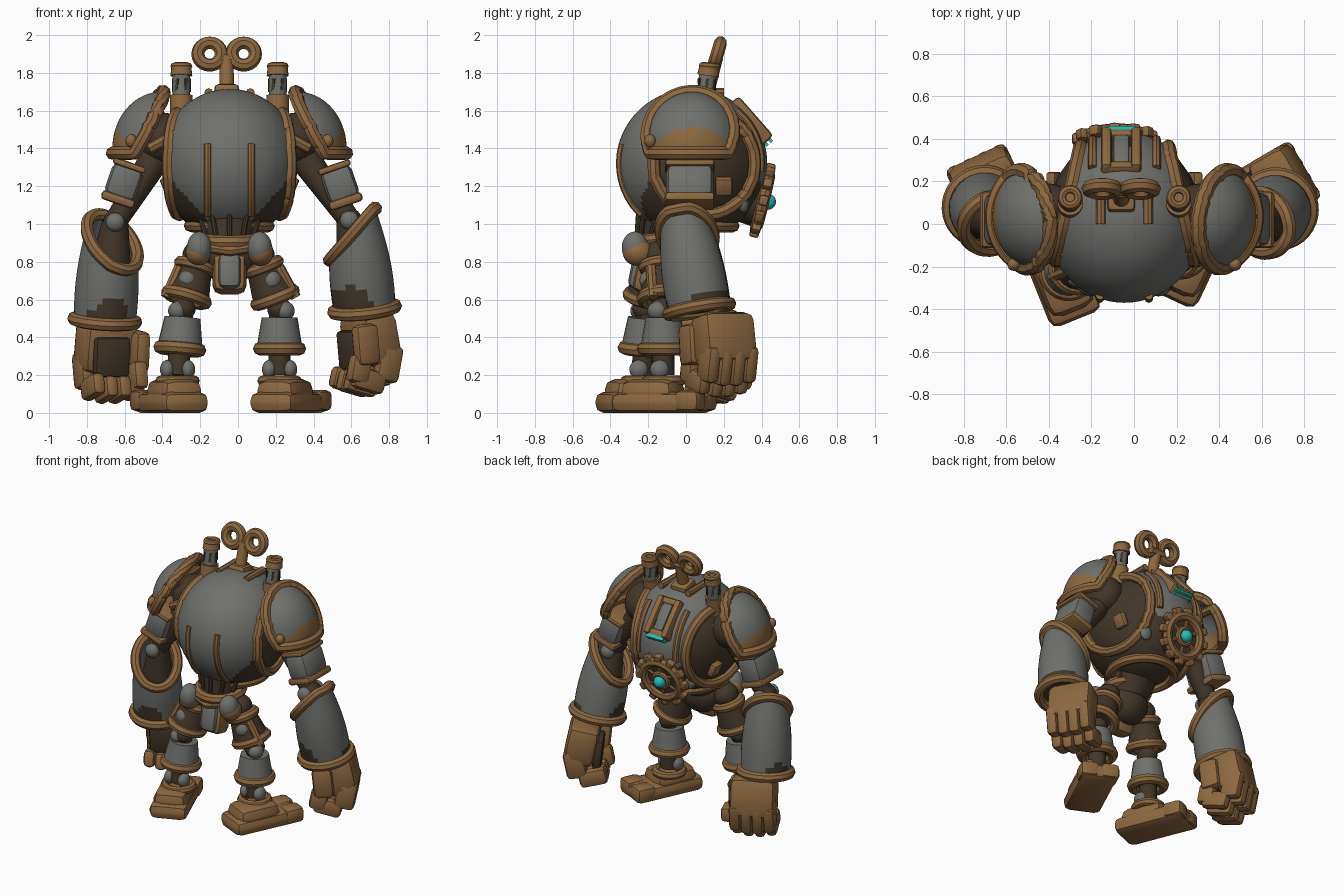
import bpy, bmesh, math
from mathutils import Vector, Matrix, Euler

if "Cube" in bpy.data.objects:
    bpy.data.objects.remove(bpy.data.objects["Cube"])


def material(name, rgb):
    m = bpy.data.materials.new(name)
    m.use_nodes = True
    m.diffuse_color = (*rgb, 1)
    m.node_tree.nodes["Principled BSDF"].inputs["Base Color"].default_value = (*rgb, 1)
    return m


BRONZE = material("bronze", (0.265, 0.138, 0.05))
STEEL = material("steel", (0.16, 0.16, 0.15))
DARK = material("dark_iron", (0.055, 0.037, 0.023))
GLOW = material("cyan_glow", (0.02, 0.5, 0.46))


def from_bmesh(name, bm, *mats):
    me = bpy.data.meshes.new(name)
    bm.to_mesh(me)
    ob = bpy.data.objects.new(name, me)
    bpy.context.collection.objects.link(ob)
    for m in mats:
        me.materials.append(m)
    bpy.ops.object.select_all(action='DESELECT')
    ob.select_set(True)
    bpy.context.view_layer.objects.active = ob
    bpy.ops.object.shade_smooth_by_angle(angle=math.radians(40))
    return ob


def aim(a, b):
    a, b = Vector(a), Vector(b)
    return Matrix.Translation((a + b) / 2) @ (b - a).to_track_quat('Z', 'Y').to_matrix().to_4x4()


def sphere_bm(loc, radii, u=24, v=16):
    bm = bmesh.new()
    bmesh.ops.create_uvsphere(bm, u_segments=u, v_segments=v, radius=1,
                              matrix=Matrix.Translation(loc) @ Matrix.Diagonal((*radii, 1)))
    return bm


def cone_bm(a, b, r0, r1, caps=True, sides=20):
    bm = bmesh.new()
    bmesh.ops.create_cone(bm, cap_ends=caps, segments=sides, radius1=r0, radius2=r1,
                          depth=(Vector(b) - Vector(a)).length, matrix=aim(a, b))
    return bm


def ball(name, loc, radii, mat):
    return from_bmesh(name, sphere_bm(loc, radii), mat)


def limb(name, a, b, r0, r1, mat, sides=20):
    return from_bmesh(name, cone_bm(a, b, r0, r1, True, sides), mat)


def box(name, loc, size, mat, rot=(0, 0, 0), bevel=0.03):
    bm = bmesh.new()
    turn = Euler(rot).to_matrix().to_4x4()
    bmesh.ops.create_cube(bm, size=1, matrix=Matrix.Translation(loc) @ turn @ Matrix.Diagonal((*size, 1)))
    if bevel:
        bmesh.ops.bevel(bm, geom=bm.edges[:], offset=bevel, segments=2, profile=0.5, affect='EDGES')
    return from_bmesh(name, bm, mat)


def tube(name, pts, r, mat, closed=False):
    cu = bpy.data.curves.new(name, 'CURVE')
    cu.dimensions, cu.bevel_depth, cu.bevel_resolution, cu.use_fill_caps = '3D', r, 2, True
    sp = cu.splines.new('POLY')
    sp.points.add(len(pts) - 1)
    for p, q in zip(sp.points, pts):
        p.co = (*q, 1)
    sp.use_cyclic_u = closed
    tmp = bpy.data.objects.new(name + "_path", cu)
    bpy.context.collection.objects.link(tmp)
    me = bpy.data.meshes.new_from_object(tmp.evaluated_get(bpy.context.evaluated_depsgraph_get()))
    bpy.data.objects.remove(tmp)
    bm = bmesh.new()
    bm.from_mesh(me)
    return from_bmesh(name, bm, mat)


def ring(name, a, b, big, small, mat=BRONZE):
    """Round trim centred on a, with its axis towards b."""
    turn = (Vector(b) - Vector(a)).to_track_quat('Z', 'Y')
    angles = [i * math.tau / 24 for i in range(24)]
    return tube(name, [Vector(a) + turn @ Vector((big * math.cos(t), big * math.sin(t), 0)) for t in angles],
                small, mat, True)


def shell(name, bm, cuts, trim, rule):
    """Armour plate cut by planes, painted by a rule, with a rounded trim on every open edge."""
    for co, no in cuts:
        bmesh.ops.bisect_plane(bm, geom=bm.verts[:] + bm.edges[:] + bm.faces[:],
                               plane_co=co, plane_no=no, clear_outer=True)
    bmesh.ops.remove_doubles(bm, verts=bm.verts[:], dist=0.008)
    for f in bm.faces:
        f.material_index = rule(f.calc_center_median())
    near = {}
    for e in bm.edges:
        if e.is_boundary:
            for v, w in (e.verts, reversed(e.verts)):
                near.setdefault(v, []).append(w)
    left = set(near)
    while left:
        path = [left.pop()]
        while True:
            step = [w for w in near[path[-1]] if w in left]
            if not step:
                break
            path.append(step[0])
            left.discard(step[0])
        if len(path) > 2:
            tube(name + "_trim", [v.co.copy() for v in path], trim, BRONZE, True)
    ob = from_bmesh(name, bm, STEEL, DARK, BRONZE)
    mod = ob.modifiers.new("thickness", 'SOLIDIFY')
    mod.thickness = 0.02


# Torso: dark core in a plated egg
XC = -0.045
CORE, RAD = Vector((XC, 0.03, 1.32)), Vector((0.375, 0.4, 0.395))
ball("torso_core", CORE, RAD * 0.965, DARK)


def worn(c):
    spread = max(0, abs(c.x - XC) - 0.08)
    return int(c.z < (1.2 + 0.4 * spread if c.y > 0.1 else 0.98 + 1.1 * spread))


shell("torso_plate", sphere_bm(CORE, RAD, 96, 64),
      [((XC + s * 0.28, 0.03, 0), (s, 0.22, 0)) for s in (-1, 1)] + [((0, 0, 0.99), (0, 0, -1))], 0.034, worn)


def on_torso(x, z, side):
    k = 1 - ((x - XC) / RAD.x) ** 2 - ((z - CORE.z) / RAD.z) ** 2
    return Vector((x, CORE.y + side * RAD.y * math.sqrt(max(k, 0)), z))


for s in (-1, 1):
    tube("front_strip", [on_torso(XC + s * 0.115, 1.05 + i * 0.0465, -1) for i in range(9)], 0.02, BRONZE)
    tube("back_strip", [on_torso(XC + s * 0.15, 1.28 + i * 0.04, 1) for i in range(9)], 0.022, BRONZE)
    tube("top_rail", [(XC + s * 0.11, y, 1.695) for y in (0, 0.1, 0.2)], 0.024, BRONZE)
    box("side_buckle", (XC + s * 0.33, 0.2, 1.2), (0.05, 0.09, 0.1), BRONZE, (0, s * 0.4, 0), 0.015)
    ball("back_patch", on_torso(XC + s * 0.2, 1.13, 1) * 0.985, (0.045, 0.03, 0.055), STEEL)
    # Chimneys
    x = XC + s * 0.255
    limb("chimney_base", (x, 0.08, 1.55), (x, 0.1, 1.68), 0.06, 0.06, BRONZE)
    limb("chimney_pipe", (x, 0.1, 1.66), (x, 0.12, 1.82), 0.047, 0.047, STEEL)
    for i in range(6):
        t = i * math.tau / 6
        box("chimney_slot", (x + 0.046 * math.cos(t), 0.11 + 0.046 * math.sin(t), 1.735), (0.008, 0.016, 0.07),
            DARK, (-0.1, 0, t), 0)
    limb("chimney_cap", (x, 0.117, 1.785), (x, 0.125, 1.84), 0.058, 0.052, BRONZE)
    ring("chimney_lip", (x, 0.125, 1.835), (x, 0.13, 1.9), 0.038, 0.02)
    # Winding key loops
    c = Vector((XC - 0.015 + s * 0.09, 0.165, 1.9))
    ring("key_loop", c, c + Vector((0, 1, -0.3)), 0.062, 0.035)

KX = XC - 0.015
tube("key_bridge", [(KX - 0.05, 0.16, 1.87), (KX + 0.05, 0.16, 1.87)], 0.036, BRONZE)
limb("key_stem", (KX, 0.1, 1.66), (KX, 0.16, 1.88), 0.04, 0.036, BRONZE)
box("key_base", (KX, 0.12, 1.7), (0.13, 0.13, 0.06), BRONZE, (-0.25, 0, 0), 0.02)

# Back vent with glowing slits
VROT = (-0.85, 0, 0)
VC, VM = Vector((KX, 0.3, 1.51)), Euler(VROT).to_matrix()
box("vent_body", VC, (0.16, 0.26, 0.13), DARK, VROT, 0.02)
box("vent_lid", VC + VM @ Vector((0, 0, 0.055)), (0.08, 0.2, 0.05), STEEL, VROT, 0.02)
for s in (-1, 1):
    box("vent_rail", VC + VM @ Vector((s * 0.07, 0, 0.03)), (0.05, 0.28, 0.13), BRONZE, VROT, 0.02)
    box("vent_bar", VC + VM @ Vector((0, s * 0.115, 0.05)), (0.16, 0.05, 0.06), BRONZE, VROT, 0.02)
for i in range(3):
    box("vent_slit", VC + VM @ Vector((0, 0.144, 0.066 - i * 0.03)), (0.14, 0.03, 0.016), GLOW, VROT, 0)

# Back gear
GC, GN = Vector((-0.09, 0.405, 1.125)), Vector((-0.03, 0.97, -0.24)).normalized()
GQ = GN.to_track_quat('Z', 'Y')
limb("gear_plate", GC - GN * 0.2, GC + GN * 0.005, 0.13, 0.15, DARK, 32)
ring("gear_rim", GC, GC + GN, 0.14, 0.034)
ring("gear_hub", GC + GN * 0.01, GC + GN, 0.052, 0.02)
ball("gear_light", GC + GN * 0.03, (0.042,) * 3, GLOW)
for i in range(12):
    t = i * math.tau / 12
    out = GQ @ Vector((math.cos(t), math.sin(t), 0))
    box("gear_tooth", GC + out * 0.176, (0.05, 0.055, 0.05), BRONZE,
        (GQ @ Euler((0, 0, t)).to_quaternion()).to_euler(), 0.012)
    if i % 2:
        tube("gear_spoke", [GC + out * 0.05, GC + out * 0.13], 0.016, BRONZE)

# Waist and pelvis
limb("waist", (XC, -0.12, 0.88), (XC, -0.06, 1.08), 0.13, 0.19, DARK)
for i in range(12):
    t = i * math.tau / 12
    d = Vector((math.cos(t), math.sin(t), 0))
    tube("waist_rib", [Vector((XC, -0.12, 0.92)) + d * 0.14, Vector((XC, -0.06, 1.07)) + d * 0.19], 0.014, DARK)
ring("belt", (XC, -0.14, 0.92), (XC, -0.16, 1.1), 0.145, 0.036)
ball("pelvis", (XC, -0.13, 0.82), (0.15, 0.13, 0.14), DARK)
box("pelvis_trim", (XC, -0.2, 0.745), (0.18, 0.14, 0.23), BRONZE, (-0.2, 0, 0), 0.045)
box("pelvis_plate", (XC, -0.25, 0.75), (0.12, 0.09, 0.19), STEEL, (-0.2, 0, 0), 0.035)
tube("pelvis_bar", [(XC - 0.13, -0.25, 0.88), (XC, -0.29, 0.86), (XC + 0.13, -0.25, 0.88)], 0.03, BRONZE)
for s in (-1, 1):
    ball("hip_guard", (XC + s * 0.16, -0.27, 0.875), (0.065, 0.07, 0.085), STEEL)
    ball("hip_guard_base", (XC + s * 0.165, -0.255, 0.85), (0.068, 0.08, 0.072), BRONZE)


def arm(s, side, block, elbow, fore, cut, hand, turn):
    # Shoulder pad and joint
    c = Vector((XC + s * 0.36, 0.035, 1.40))
    ball(side + "_shoulder_joint", (XC + s * 0.35, 0.04, 1.45), (0.13, 0.15, 0.14), DARK)
    for y, m in ((-0.14, BRONZE), (-0.04, DARK), (0.07, DARK), (0.16, BRONZE)):
        tube(side + "_shoulder_pipe", [(XC + s * 0.24, y, 1.5), (XC + s * 0.42, y * 0.7, 1.4)], 0.03, m)
    shell(side + "_shoulder_pad", sphere_bm(c, (0.26, 0.265, 0.3), 64, 64),
          [((c.x - s * 0.01, 0, 1.69), (-s * 0.88, 0.1, -0.48)), ((0, 0, 1.375), (0, 0, -1))], 0.036,
          lambda p: 2 * int(p.z < 1.51 - 2 * (p.y - c.y) ** 2))
    ball(side + "_pad_rivet", (c.x + s * 0.16, -0.19, 1.44), (0.03, 0.03, 0.035), BRONZE)
    # Upper arm and elbow
    limb(side + "_arm_core", c, elbow, 0.085, 0.06, DARK)
    top, low = Vector(block[0]), Vector(block[1])
    rot = (0, -s * 0.33, 0)
    box(side + "_upper_arm", (top + low) / 2, (0.17, 0.25, 0.2), STEEL, rot, 0.045)
    box(side + "_upper_arm_cuff", low, (0.185, 0.265, 0.05), BRONZE, rot, 0.02)
    box(side + "_upper_arm_collar", top, (0.18, 0.26, 0.035), BRONZE, rot, 0.015)
    ball(side + "_elbow", elbow, (0.065, 0.085, 0.065), DARK)
    for k in (-1, 1):
        ball(side + "_elbow_cap", Vector(elbow) + Vector((0, k * 0.07, 0)), (0.05, 0.04, 0.05), STEEL)
    # Forearm plate, bulged and worn, around a dark core
    limb(side + "_forearm_core", elbow, fore[1], 0.07, 0.155, DARK)
    plate = cone_bm(*fore, 0.115, 0.165, False, 36)
    bmesh.ops.subdivide_edges(plate, edges=[e for e in plate.edges if e.calc_length() > 0.2], cuts=15)
    a, b = Vector(fore[0]), Vector(fore[1])
    for v in plate.verts:
        t = (v.co - a).dot(b - a) / (b - a).length_squared
        axis = a.lerp(b, t)
        v.co = axis + (v.co - axis) * (1 + 0.15 * math.sin(math.pi * min(max(t, 0), 1)))
    shell(side + "_forearm_plate", plate, [cut], 0.034,
          lambda p: int(p.z < b.z + 0.05 + 0.07 * math.sin(15 * p.x + 11 * p.y)))

    # Fist: palm, curled fingers and thumb, turned as one
    spin = Matrix.Rotation(turn, 3, 'Z')

    def part(name, off, size, mat, tilt, bevel=0.03):
        box(side + name, Vector(hand) + spin @ Vector(off), size, mat,
            (spin @ Euler((tilt, 0, 0)).to_matrix()).to_euler(), bevel)

    part("_palm", (0, 0.02, 0.09), (0.31, 0.21, 0.27), BRONZE, 0.2, 0.05)
    part("_palm_pad", (-0.02, -0.09, 0.03), (0.2, 0.06, 0.21), DARK, 0.1, 0.02)
    for i in range(4):
        x, drop = (i - 1.5) * 0.077, 0.015 * abs(i - 1.5)
        part("_knuckle", (x, 0.06, -0.06 + drop), (0.079, 0.14, 0.2), BRONZE, -0.2)
        part("_finger", (x, -0.06, -0.15 + drop), (0.077, 0.19, 0.12), BRONZE, -0.25)
    part("_thumb", (0.14, -0.09, 0.06), (0.09, 0.14, 0.22), BRONZE, 0.1, 0.035)
    part("_thumb_tip", (0.12, -0.12, -0.07), (0.085, 0.12, 0.15), BRONZE, -0.2)


arm(1, "left", ((0.51, 0.02, 1.3), (0.57, 0.02, 1.12)), (0.59, 0, 1.02),
    ((0.615, -0.02, 1.07), (0.67, 0.07, 0.55)), ((0.58, 0, 0.92), (-0.75, 0, 0.65)),
    (0.685, 0.19, 0.3), math.radians(-60))
arm(-1, "right", ((-0.575, 0.02, 1.31), (-0.635, 0.02, 1.13)), (-0.65, 0, 1.01),
    ((-0.67, 0, 1.05), (-0.705, 0.08, 0.49)), ((-0.64, 0, 0.88), (0.4, -0.55, 0.55)),
    (-0.69, 0.19, 0.265), math.radians(25))


def leg(s, side, hip, knee, ankle, foot, turn):
    hip, knee, ankle = Vector(hip), Vector(knee), Vector(ankle)
    # Thigh
    ball(side + "_hip", hip, (0.085, 0.09, 0.085), DARK)
    top, low = hip.lerp(knee, 0.2), hip.lerp(knee, 0.78)
    limb(side + "_thigh", top, low, 0.09, 0.122, DARK)
    ring(side + "_thigh_collar", top, low, 0.085, 0.032)
    ring(side + "_thigh_cuff", low, top, 0.105, 0.034)
    tube(side + "_thigh_seam", [top + Vector((s * 0.085, -0.05, 0)), low + Vector((s * 0.11, -0.05, 0))], 0.028, BRONZE)
    ball(side + "_thigh_patch", top.lerp(low, 0.45) + Vector((s * 0.02, -0.065, 0)), (0.05, 0.05, 0.055), STEEL)
    # Knee and shin
    ball(side + "_knee", knee, (0.065, 0.075, 0.06), DARK)
    ball(side + "_knee_cap", knee + Vector((s * 0.03, -0.03, -0.01)), (0.05, 0.055, 0.05), STEEL)
    limb(side + "_shin_core", knee, ankle, 0.055, 0.06, DARK)
    top, low = knee.lerp(ankle, 0.13), knee.lerp(ankle, 0.6)
    limb(side + "_shin_plate", top, low, 0.095, 0.122, STEEL)
    ring(side + "_shin_cuff", low, top, 0.105, 0.036)
    # Ankle and foot
    for k in (-1, 1):
        ball(side + "_ankle_joint", ankle + Vector((k * 0.055, -0.02, 0.03)), (0.038, 0.05, 0.05), STEEL)
    rot = (0, 0, turn)
    spin = Euler(rot).to_matrix()
    f = Vector((*foot, 0))
    box(side + "_sole", f + Vector((0, 0, 0.055)), (0.26, 0.51, 0.11), BRONZE, rot, 0.045)
    box(side + "_instep", f + spin @ Vector((0, -0.06, 0.11)), (0.23, 0.31, 0.14), BRONZE, rot, 0.06)
    for k in (-1, 1):
        box(side + "_heel_claw", f + spin @ Vector((k * 0.07, 0.19, 0.065)), (0.13, 0.14, 0.11), BRONZE, rot)
    ring(side + "_ankle_cuff", ankle - Vector((0, 0, 0.03)), ankle, 0.09, 0.028)


leg(1, "left", (0.11, -0.14, 0.83), (0.22, -0.12, 0.55), (0.22, -0.12, 0.2), (0.275, -0.12), math.radians(-25))
leg(-1, "right", (-0.21, -0.16, 0.83), (-0.29, -0.21, 0.55), (-0.32, -0.23, 0.2), (-0.36, -0.21), math.radians(22))
